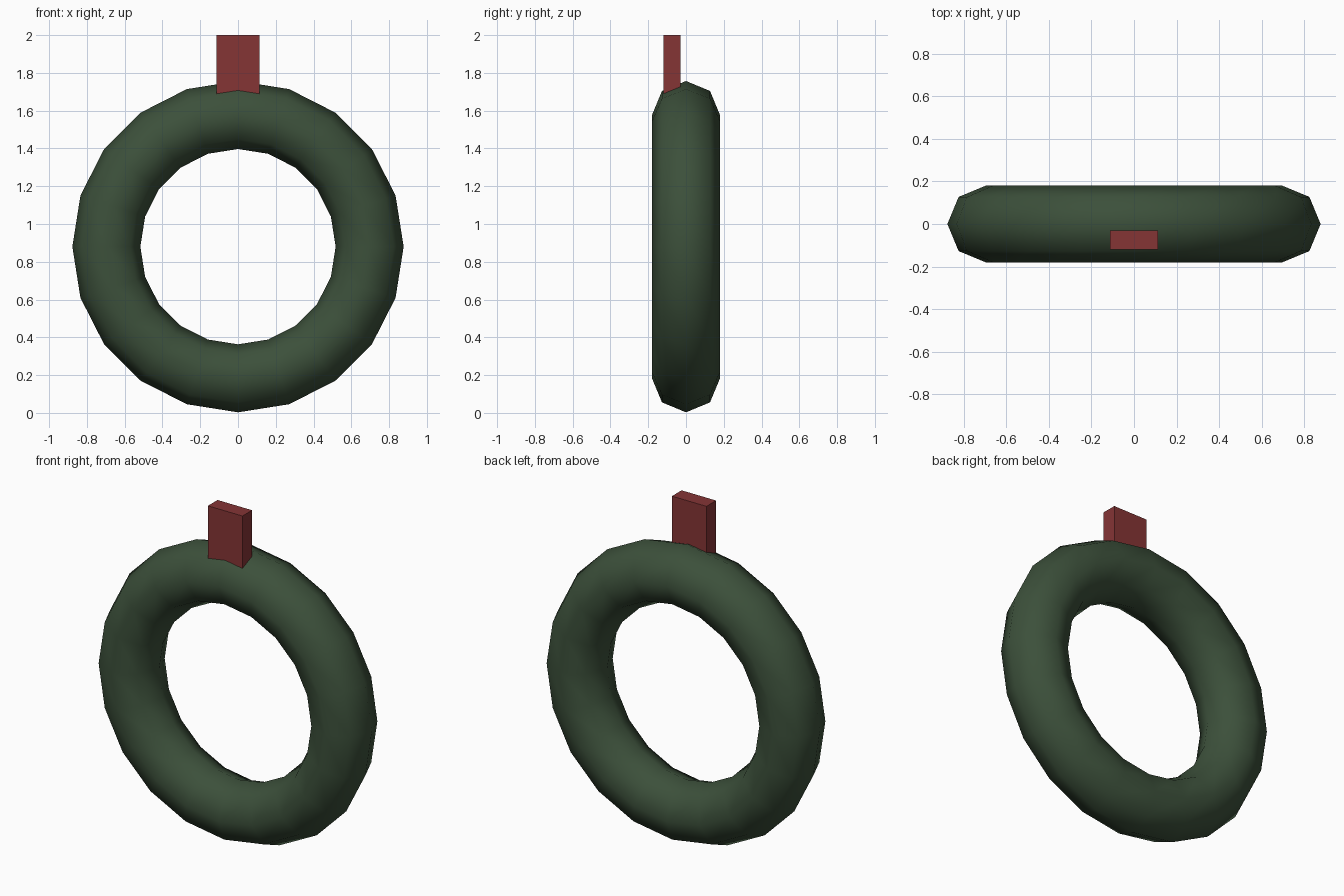
import bpy
from math import radians

cube = bpy.data.objects.get("Cube")
if cube:
    bpy.data.objects.remove(cube, do_unlink=True)


def make_material(name, rgb):
    mat = bpy.data.materials.new(name)
    mat.use_nodes = True
    color = (*rgb, 1.0)
    mat.diffuse_color = color
    mat.node_tree.nodes["Principled BSDF"].inputs["Base Color"].default_value = color
    return mat


green = make_material("dark green", (0.045, 0.08, 0.043))
red = make_material("dull red", (0.235, 0.035, 0.036))

# Wreath ring standing upright
bpy.ops.mesh.primitive_torus_add(
    major_segments=20, minor_segments=8, major_radius=0.697, minor_radius=0.18,
    location=(0, 0, 0.88), rotation=(radians(90), 0, 0))
ring = bpy.context.object
ring.name = "wreath_ring"
ring.data.materials.append(green)
bpy.ops.object.shade_smooth()

# Flat hanging strap, its lower end sunk into the ring
bpy.ops.mesh.primitive_cube_add(size=1, location=(0, -0.075, 1.8))
strap = bpy.context.object
strap.name = "hanging_strap"
strap.scale = (0.226, 0.09, 0.4)
strap.data.materials.append(red)
bpy.ops.object.transform_apply(location=False, rotation=False, scale=True)
